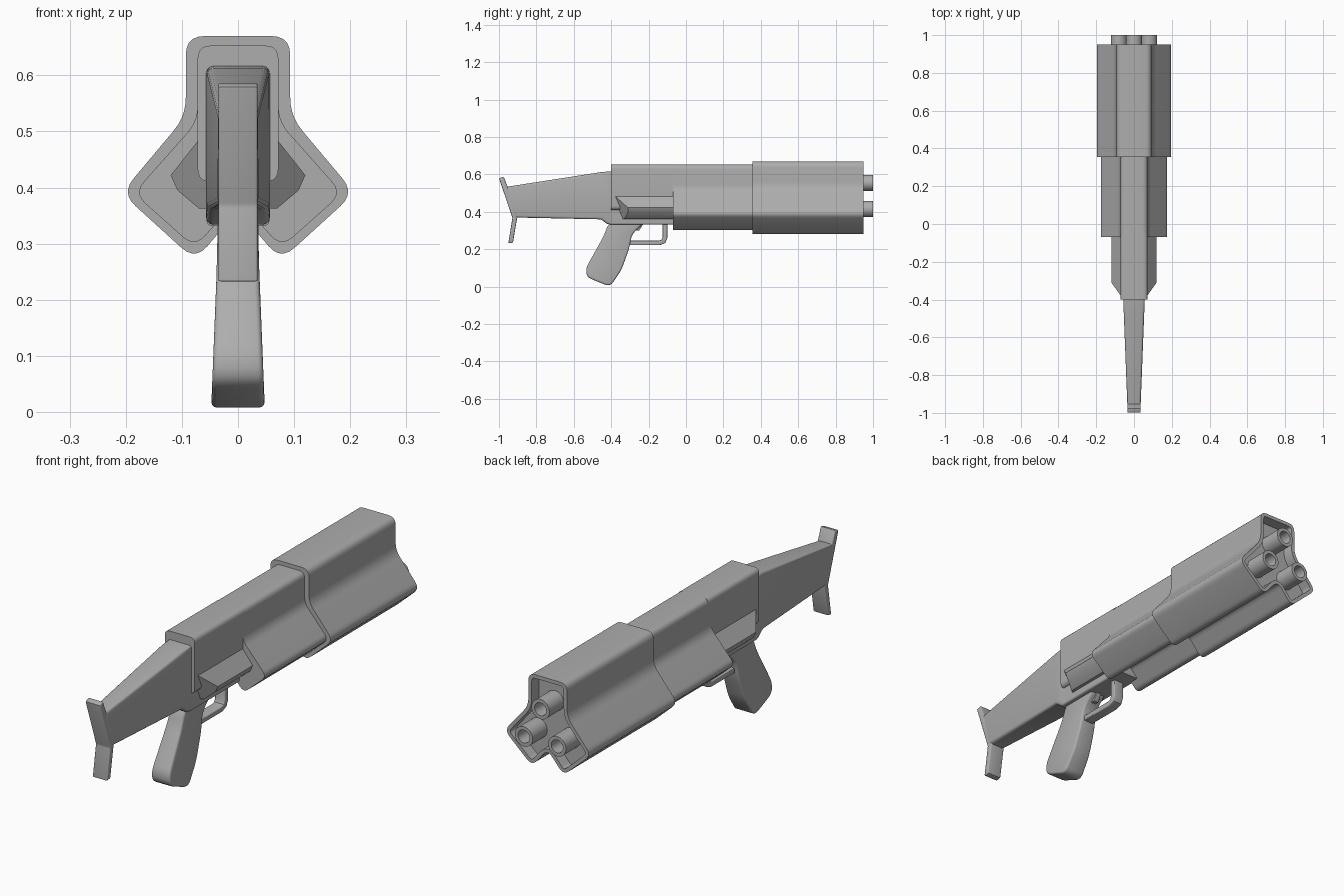
import bpy
import bmesh
from mathutils import Vector

cube = bpy.data.objects.get("Cube")
if cube:
    bpy.data.objects.remove(cube, do_unlink=True)

GREY = (0.42, 0.42, 0.42, 1)
mat = bpy.data.materials.new("plain grey")
mat.use_nodes = True
mat.diffuse_color = GREY
mat.node_tree.nodes["Principled BSDF"].inputs["Base Color"].default_value = GREY


def finish(name, bm, angle=0.6):
    bmesh.ops.recalc_face_normals(bm, faces=bm.faces)
    mesh = bpy.data.meshes.new(name)
    bm.to_mesh(mesh)
    bm.free()
    mesh.materials.append(mat)
    obj = bpy.data.objects.new(name, mesh)
    bpy.context.collection.objects.link(obj)
    bpy.ops.object.select_all(action='DESELECT')
    obj.select_set(True)
    bpy.context.view_layer.objects.active = obj
    bpy.ops.object.shade_smooth_by_angle(angle=angle)
    return obj


def rounded(points, radius, steps=5):
    """Replace each corner by a short curve."""
    pts = [Vector(p) for p in points]
    out = []
    for i, p in enumerate(pts):
        to_a, to_b = pts[i - 1] - p, pts[(i + 1) % len(pts)] - p
        a = p + to_a.normalized() * min(radius, to_a.length * 0.45)
        b = p + to_b.normalized() * min(radius, to_b.length * 0.45)
        for k in range(steps + 1):
            t = k / steps
            out.append(a * (1 - t) ** 2 + p * 2 * t * (1 - t) + b * t * t)
    return out


def skin(loop_a, loop_b):
    """Closed solid between two matching loops."""
    bm = bmesh.new()
    a = [bm.verts.new(p) for p in loop_a]
    b = [bm.verts.new(p) for p in loop_b]
    caps = [bm.faces.new(a), bm.faces.new(b)]
    for i in range(len(a)):
        bm.faces.new((a[i - 1], a[i], b[i], b[i - 1]))
    bmesh.ops.recalc_face_normals(bm, faces=bm.faces)
    return bm, caps


def bevel_caps(bm, caps, size, segments=3):
    edges = list({e for f in caps for e in f.edges})
    bmesh.ops.bevel(bm, geom=edges, offset=size, segments=segments,
                    profile=0.5, affect='EDGES', clamp_overlap=True)


def along_y(name, section, y0, y1, recess=0):
    """Extrude an (x, z) section, optionally with a recessed muzzle end."""
    bm, caps = skin([(p[0], y0, p[1]) for p in section],
                    [(p[0], y1, p[1]) for p in section])
    if recess:
        bmesh.ops.inset_individual(bm, faces=[caps[1]], thickness=0.016)
        bmesh.ops.inset_individual(bm, faces=[caps[1]], thickness=0.0005, depth=-recess)
    return finish(name, bm)


def across_x(name, profile, width, bevel):
    """Extrude a (y, z) profile to a half width that may vary."""
    bm, caps = skin([(-width(*p), p[0], p[1]) for p in profile],
                    [(width(*p), p[0], p[1]) for p in profile])
    bevel_caps(bm, caps, bevel)
    return finish(name, bm)


def trefoil(half, notch, radius):
    return rounded(half + [notch] + [(-x, z) for x, z in reversed(half)], radius)


# Three-lobed front shroud and the smaller housing behind it
shroud = trefoil([(0.093, 0.67), (0.093, 0.527), (0.208, 0.39), (0.076, 0.27)],
                 (0, 0.36), 0.034)
along_y("front_shroud", shroud, 0.355, 0.95, recess=0.05)
housing = trefoil([(0.072, 0.653), (0.072, 0.518), (0.186, 0.39), (0.077, 0.293)],
                  (0, 0.38), 0.028)
along_y("barrel_housing", housing, -0.07, 0.37)

# Receiver
upper = rounded([(0.072, 0.653), (0.072, 0.41), (-0.072, 0.41), (-0.072, 0.653)], 0.024)
along_y("upper_receiver", upper, -0.4, -0.05)
lower = rounded([(0.056, 0.5), (0.056, 0.332), (-0.056, 0.332), (-0.056, 0.5)], 0.01)
along_y("lower_receiver", lower, -0.41, -0.03)

# Side fairings with slanted rear ends
for side, label in ((1, "left"), (-1, "right")):
    section = [(0.04, 0.485), (0.07, 0.485), (0.12, 0.422), (0.108, 0.395),
               (0.07, 0.363), (0.04, 0.363)]
    rear = [-0.39, -0.38, -0.31, -0.31, -0.33, -0.35]
    bm, caps = skin([(side * x, y, z) for (x, z), y in zip(section, rear)],
                    [(side * x, -0.05, z) for x, z in section])
    finish(label + "_fairing", bm)

# Three hollow barrels
for name, x, z in (("top_barrel", 0, 0.555), ("left_barrel", 0.08, 0.415),
                   ("right_barrel", -0.08, 0.415)):
    bm = bmesh.new()
    disc = bmesh.ops.create_circle(bm, cap_ends=True, segments=32, radius=0.043)
    for v in disc["verts"]:
        v.co = (v.co.x + x, 0.88, v.co.y + z)
    base = bm.faces[:]
    tube = bmesh.ops.extrude_face_region(bm, geom=base, use_keep_orig=True)["geom"]
    bmesh.ops.translate(bm, vec=(0, 0.12, 0),
                        verts=[g for g in tube if isinstance(g, bmesh.types.BMVert)])
    bmesh.ops.recalc_face_normals(bm, faces=bm.faces)
    end = max(bm.faces, key=lambda f: f.calc_center_median().y)
    bmesh.ops.inset_individual(bm, faces=[end], thickness=0.015)
    bmesh.ops.inset_individual(bm, faces=[end], thickness=0.0005, depth=-0.09)
    finish(name, bm)


# Stock, narrowing toward the rear
def stock_width(y, z):
    return 0.035 + 0.022 * max(0, min(1, (y + 0.95) / 0.55))


across_x("stock", [(-0.39, 0.617), (-0.45, 0.613), (-0.965, 0.533), (-0.92, 0.37),
                   (-0.455, 0.36), (-0.42, 0.334), (-0.39, 0.334)], stock_width, 0.012)
butt = rounded([(-1.0, 0.58), (-0.975, 0.588), (-0.952, 0.53), (-0.902, 0.372),
                (-0.925, 0.236), (-0.95, 0.232), (-0.928, 0.368)], 0.005, 2)
across_x("butt_plate", butt, lambda y, z: 0.035, 0.005)

# Grip, wider toward its base
grip = rounded([(-0.39, 0.36), (-0.42, 0.325), (-0.44, 0.27), (-0.535, 0.1),
                (-0.53, 0.05), (-0.405, 0.0), (-0.345, 0.09), (-0.305, 0.2),
                (-0.29, 0.28), (-0.23, 0.335), (-0.24, 0.36)], 0.03, 4)
across_x("grip", grip, lambda y, z: 0.048 - 0.012 * min(1, z / 0.3), 0.014)

# Trigger guard and trigger
guard = [(-0.31, 0.222), (-0.14, 0.222), (-0.11, 0.234), (-0.1, 0.26), (-0.1, 0.345),
         (-0.125, 0.345), (-0.125, 0.265), (-0.132, 0.25), (-0.148, 0.246), (-0.31, 0.246)]
across_x("trigger_guard", guard, lambda y, z: 0.024, 0.004)
across_x("trigger", [(-0.26, 0.34), (-0.27, 0.3), (-0.25, 0.3), (-0.225, 0.34)],
         lambda y, z: 0.012, 0.003)
